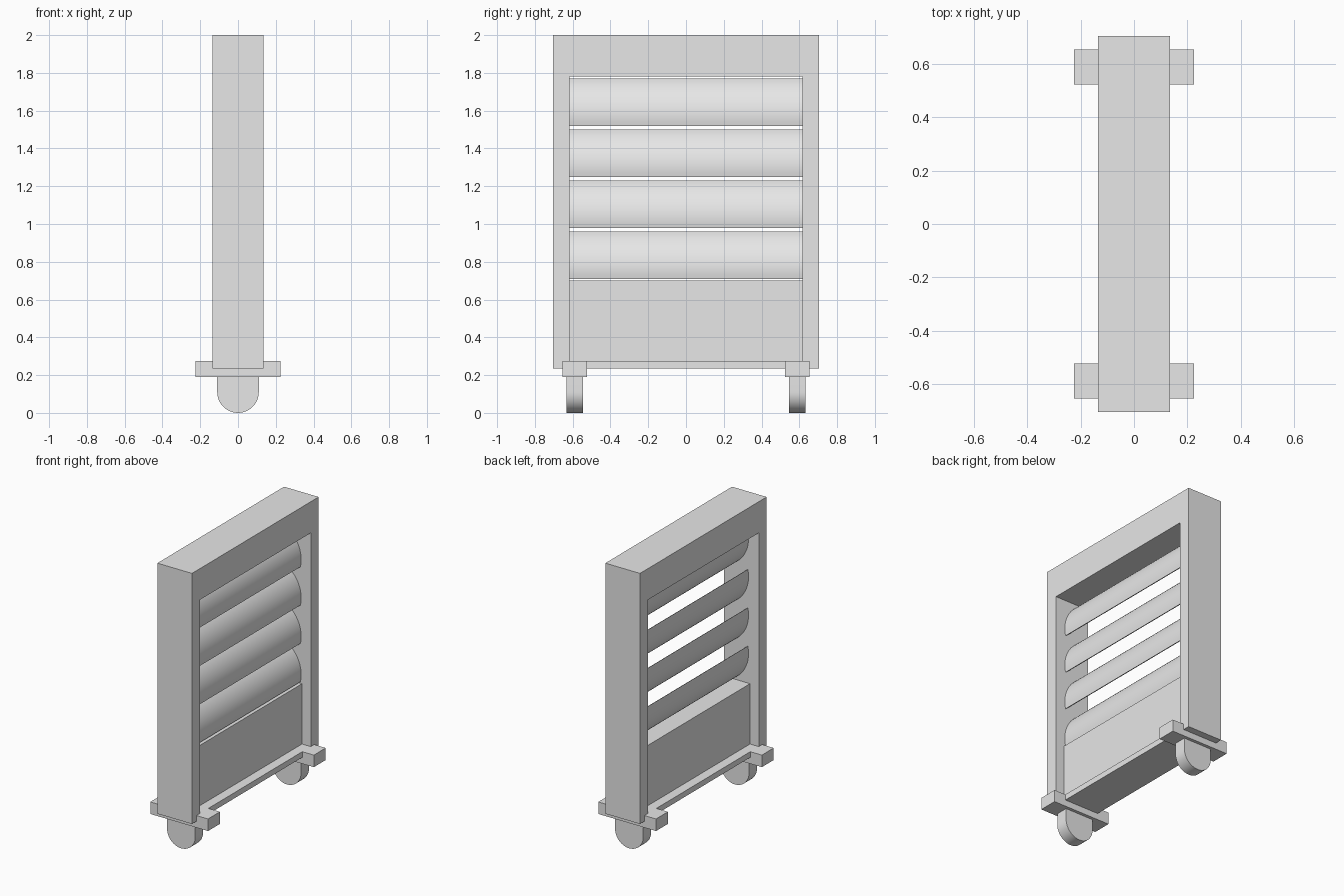
import bpy
import bmesh
from math import sin, cos, pi, atan, radians
from mathutils import Vector

if "Cube" in bpy.data.objects:
    bpy.data.objects.remove(bpy.data.objects["Cube"], do_unlink=True)

grey = bpy.data.materials.new("plain_grey")
grey.use_nodes = True
grey.diffuse_color = (0.8, 0.8, 0.8, 1)
grey.node_tree.nodes["Principled BSDF"].inputs["Base Color"].default_value = (0.8, 0.8, 0.8, 1)


def finish(name, bm, smooth=False):
    bmesh.ops.recalc_face_normals(bm, faces=bm.faces)
    mesh = bpy.data.meshes.new(name)
    bm.to_mesh(mesh)
    bm.free()
    mesh.materials.append(grey)
    ob = bpy.data.objects.new(name, mesh)
    bpy.context.collection.objects.link(ob)
    if smooth:
        bpy.ops.object.select_all(action="DESELECT")
        ob.select_set(True)
        bpy.context.view_layer.objects.active = ob
        bpy.ops.object.shade_smooth_by_angle(angle=radians(30))
    return ob


def box(name, x, y, z):
    """Box from three (low, high) ranges."""
    bm = bmesh.new()
    bmesh.ops.create_cube(bm, size=1)
    for v in bm.verts:
        v.co = [lo + (c + 0.5) * (hi - lo) for c, (lo, hi) in zip(v.co, (x, y, z))]
    return finish(name, bm)


def prism(name, profile, y0, y1):
    """Extrude an (x, z) profile along y."""
    bm = bmesh.new()
    face = bm.faces.new([bm.verts.new((x, y0, z)) for x, z in profile])
    ext = bmesh.ops.extrude_face_region(bm, geom=[face])
    bmesh.ops.translate(bm, vec=(0, y1 - y0, 0),
                        verts=[g for g in ext["geom"] if isinstance(g, bmesh.types.BMVert)])
    return finish(name, bm, smooth=True)


def rect(w, z0, z1):
    return [(-w, z0), (w, z0), (w, z1), (-w, z1)]


# Frame: one ring with a rectangular opening
DEPTH, OPEN = 0.135, 0.617
bm = bmesh.new()
outer, inner = [[bm.verts.new((-DEPTH, y, z)) for y, z in rect(*r)]
                for r in ((0.705, 0.235, 2.0), (OPEN, 0.275, 1.78))]
ring = [bm.faces.new((outer[i], outer[(i + 1) % 4], inner[(i + 1) % 4], inner[i]))
        for i in range(4)]
ext = bmesh.ops.extrude_face_region(bm, geom=ring)
bmesh.ops.translate(bm, vec=(2 * DEPTH, 0, 0),
                    verts=[g for g in ext["geom"] if isinstance(g, bmesh.types.BMVert)])
finish("frame", bm)

# Solid lower panel, set back from the frame faces
box("lower_panel", (-0.067, 0.067), (-OPEN, OPEN), (0.275, 0.70))


def lens(a, b, bulge, steps=14):
    """Lens profile between two tips, made of two mirrored arcs."""
    a, b = Vector(a), Vector(b)
    mid, along = (a + b) / 2, (b - a) / 2
    half = along.length
    across = Vector((-along.y, along.x)) / half
    ang = 2 * atan(bulge / half)
    r = half / sin(ang)
    pts = []
    for side in (1, -1):
        for i in range(steps):
            t = side * ang * (2 * i / steps - 1)
            pts.append(mid + side * (along / half * r * sin(t) * side
                                     + across * r * (cos(t) - cos(ang))))
    # Second arc runs back from the far tip to the first
    return [tuple(p) for p in pts[:steps]] + [
        tuple(2 * mid - p) for p in pts[:steps]]


# Tilted slats
for n in range(4):
    low = 0.71 + 0.27 * n
    prism(f"slat_{n + 1}", lens((-0.05, low + 0.25), (0.055, low), 0.043), -OPEN, OPEN)

# Cross bars and rounded feet at both ends
for name, s in (("front", -1), ("back", 1)):
    box(f"{name}_cross_bar", (-0.225, 0.225), sorted((s * 0.523, s * 0.655)), (0.19, 0.275))
    R = 0.11
    foot = [(R, 0.20), (-R, 0.20)]
    foot += [(R * cos(pi + pi * i / 24), R + R * sin(pi + pi * i / 24)) for i in range(25)]
    prism(f"{name}_foot", foot, s * 0.545, s * 0.633)
